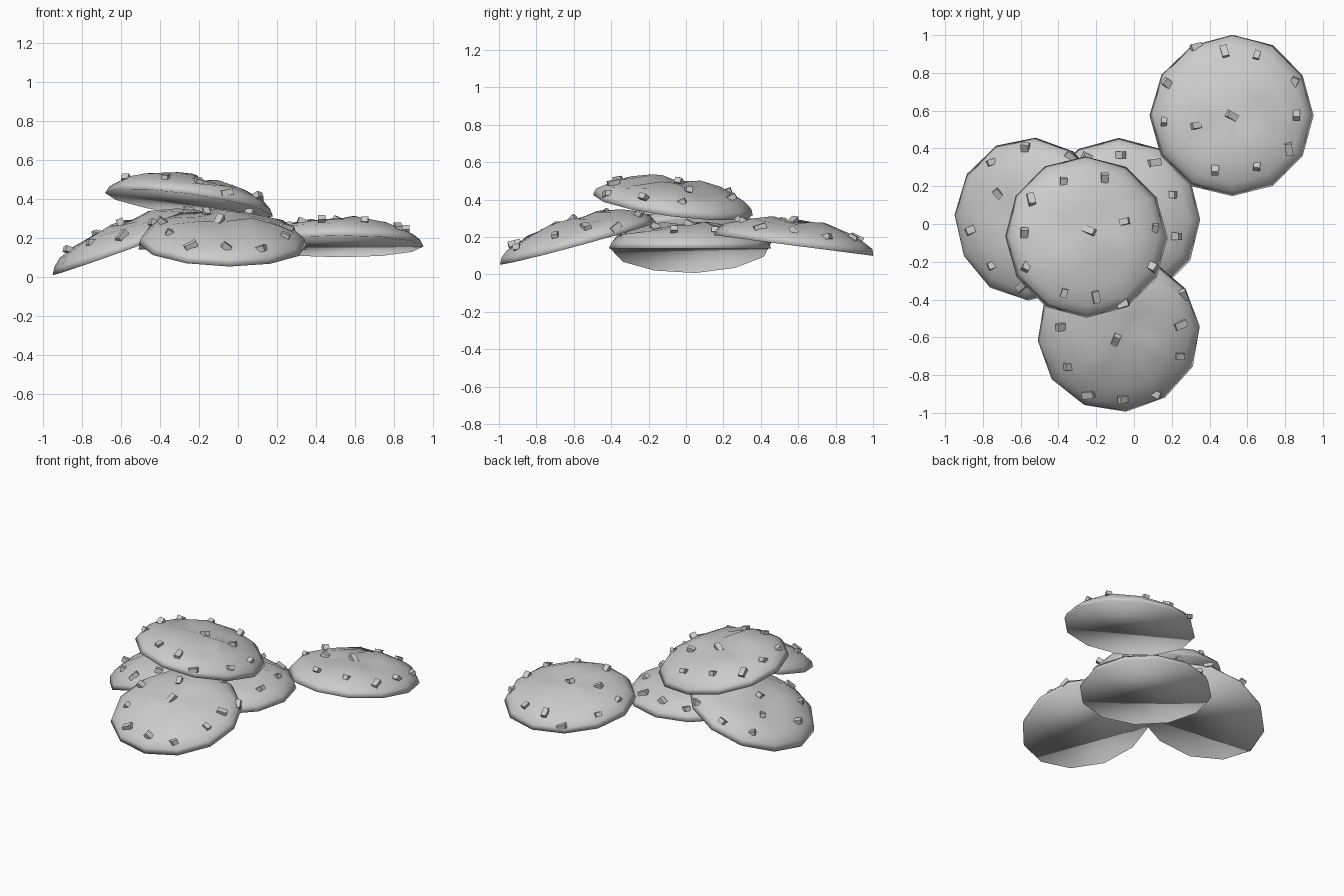
import bpy, bmesh, math, random
from mathutils import Vector, Matrix

if "Cube" in bpy.data.objects:
    bpy.data.objects.remove(bpy.data.objects["Cube"])

R, SIDES = 0.435, 12
# dome profile: radius, height above the flat base
PROFILE = [(R, 0.0), (0.418, 0.035), (0.375, 0.07), (0.28, 0.108), (0.15, 0.13)]
# chip positions on an unrotated biscuit
CHIPS = [(-.19, .36), (-.04, .33), (.13, .31), (.33, .17), (.34, -.01), (.30, -.19),
         (.13, -.28), (-.09, -.30), (-.19, -.07), (-.36, -.04), (0, -.02), (-.34, .16)]


def dome_height(r):
    pts = [(0.0, 0.132)] + PROFILE[::-1]
    for (r0, z0), (r1, z1) in zip(pts, pts[1:]):
        if r <= r1:
            return z0 + (z1 - z0) * (r - r0) / (r1 - r0)
    return 0.0


def finish(name, bm, matrix, smooth):
    bmesh.ops.recalc_face_normals(bm, faces=bm.faces)
    for f in bm.faces:
        f.smooth = smooth
    mesh = bpy.data.meshes.new(name)
    bm.to_mesh(mesh)
    bm.free()
    ob = bpy.data.objects.new(name, mesh)
    ob.matrix_world = matrix
    bpy.context.collection.objects.link(ob)


def biscuit(name, centre, slope, turn):
    normal = Vector((-slope[0], -slope[1], 1))
    tilt = Vector((0, 0, 1)).rotation_difference(normal).to_matrix().to_4x4()
    matrix = Matrix.Translation(centre) @ tilt @ Matrix.Rotation(math.radians(turn), 4, 'Z')

    # domed body with a flat base and slightly uneven, cracked top
    rnd = random.Random(4)
    bm = bmesh.new()
    rings = []
    for k, (r, z) in enumerate(PROFILE):
        ring = []
        for i in range(SIDES):
            a = 2 * math.pi * i / SIDES
            rr = r * (1 + rnd.uniform(-.015, .008))
            dz = rnd.uniform(-.008, .012) if k > 1 else 0
            if k > 2 and i in (0, 4, 7):
                dz = -.015
            ring.append(bm.verts.new((rr * math.cos(a), rr * math.sin(a), z + dz)))
        rings.append(ring)
    for lo, hi in zip(rings, rings[1:]):
        for i in range(SIDES):
            j = (i + 1) % SIDES
            bm.faces.new((lo[i], lo[j], hi[j], hi[i]))
    top = bm.verts.new((0, 0, 0.122))
    for i in range(SIDES):
        bm.faces.new((rings[-1][i], rings[-1][(i + 1) % SIDES], top))
    bm.faces.new(rings[0][::-1])
    finish(name, bm, matrix, True)

    # angular chips poking out of the dome
    bm = bmesh.new()
    for x, y in CHIPS:
        m = (Matrix.Translation((x, y, dome_height(math.hypot(x, y)) - .003))
             @ Matrix.Rotation(rnd.uniform(0, 6.28), 4, 'Z')
             @ Matrix.Rotation(rnd.uniform(.3, .65), 4, 'Y')
             @ Matrix.Diagonal((rnd.uniform(.045, .065), rnd.uniform(.03, .045), .03, 1)))
        bmesh.ops.create_cube(bm, size=1, matrix=m)
    finish(name + "_chips", bm, matrix, False)


biscuit("back_biscuit", (.52, .575, .155), (0, -.13), 0)
biscuit("left_biscuit", (-.54, .025, .155), (.36, .02), -63)
biscuit("middle_biscuit", (-.08, .025, .14), (0, 0), 90)
biscuit("front_biscuit", (-.08, -.58, .165), (-.03, .27), -85)
biscuit("top_biscuit", (-.255, -.07, .37), (-.14, -.13), 180)
